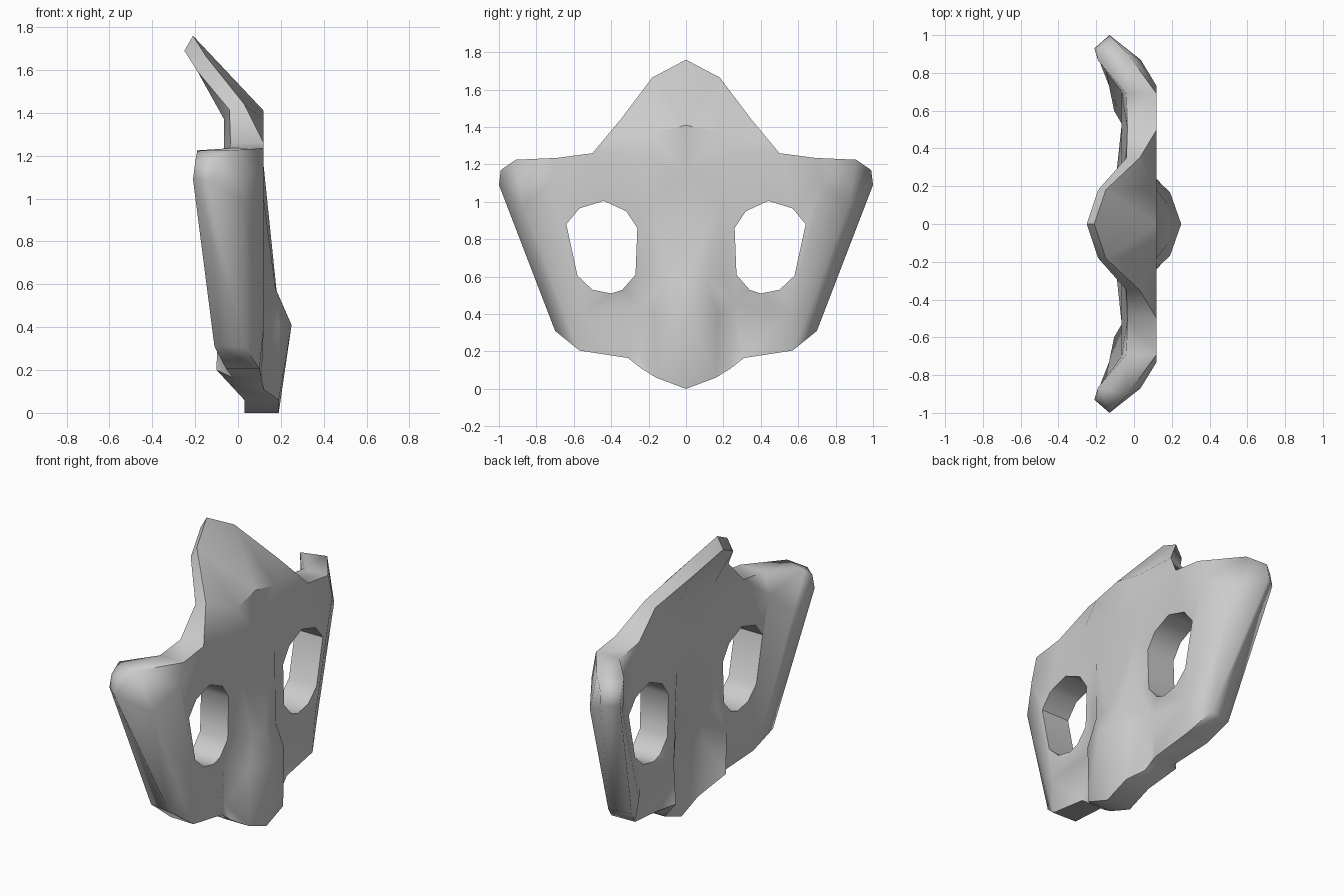
import bpy
import bmesh
import math
from mathutils import Vector
from mathutils.geometry import delaunay_2d_cdt

cube = bpy.data.objects.get("Cube")
if cube:
    bpy.data.objects.remove(cube)

FLAT = 0.12       # depth of the flat face of the mask
THICK = 0.185     # thickness of the shell

# Outer rim of one half: y, z, front depth, back depth
rim = [
    (0, 0, .19, .03), (.16, .06, .19, .03), (.24, .11, .12, .01),
    (.31, .165, .11, -.025), (.57, .205, .1, -.055), (.7, .31, .03, -.11),
    (1, 1.09, -.13, -.21), (.99, 1.17, -.12, -.2), (.91, 1.225, -.04, -.19),
    (.69, 1.235, .12, -.04), (.5, 1.26, .12, -.035), (.35, 1.44, .03, -.04),
    (.18, 1.665, -.15, -.19), (0, 1.76, -.21, -.25),
]

# Eye opening: y, z
eye = [(.26, .86), (.32, .95), (.44, 1.005), (.57, .965), (.64, .88),
       (.58, .605), (.5, .53), (.4, .51), (.34, .53), (.27, .61)]

# Creases across the face: y, z, front depth
brow_fold = [(0, 1.41, FLAT), (.18, 1.37, FLAT), (.27, 1.25, FLAT)]
cheek_fold = [(.73, 1.1, FLAT), (.56, .4, FLAT)]
cheek_ridge = [(.87, .98, .035), (.64, .37, .08)]
nose_ridge = [(0, 1.15, FLAT), (0, .57, .18), (0, .41, .25)]
nose_side = [(.11, .58, .175), (.17, .41, .19)]
nose_edge = [(.18, 1, FLAT), (.2, .61, FLAT), (.26, .45, .09), (.25, .2, .085)]

flat_points, front, back, edges = [], [], [], []


def add_point(y, z, depth, rear, lean):
    """Store one point of the front sheet and its partner on the back sheet."""
    flat_points.append(Vector((y, z)))
    front.append(Vector((depth, y, z)))
    crest = z > 1.3
    back.append(Vector((rear, y - (0 if crest else lean), z - (lean if crest else 0))))


def bend(depth):
    """How far the back edge moves inward where the sheet curves away."""
    return 0.07 * min(max((FLAT - depth) / 0.25, 0), 1)


def add_line(points, closed=False):
    start = len(flat_points)
    for p in points:
        if len(p) == 4:
            add_point(*p, bend(p[2]))
        elif len(p) == 2:
            add_point(*p, FLAT, FLAT - THICK, 0)
        else:
            y, z, depth = p
            inset = 0.03 if y > 0.5 else 0
            rear = min(depth, FLAT) if z < 1 and y < 0.3 and depth < FLAT else depth
            add_point(y, z, depth, rear - THICK, bend(depth) + inset)
    count = len(points)
    edges.extend((start + i, start + (i + 1) % count)
                 for i in range(count if closed else count - 1))


def inside(point, loop):
    hit = False
    for a, b in zip(loop, loop[1:] + loop[:1]):
        if (a[1] > point.y) != (b[1] > point.y):
            if point.x < a[0] + (point.y - a[1]) * (b[0] - a[0]) / (b[1] - a[1]):
                hit = not hit
    return hit


add_line(rim)
add_line(eye, closed=True)
for crease in (brow_fold, cheek_fold, cheek_ridge, nose_ridge, nose_side, nose_edge):
    add_line(crease)

# Join the creases to the rim
index = {tuple(p): i for i, p in enumerate(flat_points)}


def join(a, b):
    edges.append((index[tuple(Vector(a[:2]))], index[tuple(Vector(b[:2]))]))


for a, b in ((brow_fold[-1], rim[10]), (cheek_fold[0], rim[9]), (cheek_fold[1], rim[4]),
             (cheek_ridge[0], rim[8]), (cheek_ridge[1], rim[5]), (nose_edge[-1], rim[2]),
             (nose_side[1], rim[1]), (nose_side[0], nose_ridge[1]),
             (nose_side[1], nose_ridge[2])):
    join(a, b)

# Fill the half outline, leaving the eye open
points, _, triangles, origin, _, _ = delaunay_2d_cdt(flat_points, edges, [], 0, 1e-5)
bm = bmesh.new()
front_verts = [bm.verts.new(front[o[0]]) for o in origin]
back_verts = [bm.verts.new(back[o[0]]) for o in origin]
for tri in triangles:
    centre = sum((points[i] for i in tri), Vector((0, 0))) / len(tri)
    if inside(centre, rim) and not inside(centre, eye):
        bm.faces.new([front_verts[i] for i in tri])
        bm.faces.new([back_verts[i] for i in reversed(tri)])

# Walls around the rim and the eye, open along the mirror line
partner = dict(zip(front_verts, back_verts))
borders = [e for e in bm.edges if e.is_boundary and e.verts[0] in partner
           and max(abs(v.co.y) for v in e.verts) > 1e-4]
for e in borders:
    a, b = e.verts
    bm.faces.new((a, b, partner[b], partner[a]))
bmesh.ops.delete(bm, geom=[v for v in bm.verts if not v.link_faces], context='VERTS')
bmesh.ops.recalc_face_normals(bm, faces=bm.faces[:])
# Make the flat front point forward
face = max(bm.faces, key=lambda f: f.calc_center_median().x)
if face.normal.x < 0:
    bmesh.ops.reverse_faces(bm, faces=bm.faces[:])

mesh = bpy.data.meshes.new("face_mask")
bm.to_mesh(mesh)
bm.free()
mask = bpy.data.objects.new("face_mask", mesh)
bpy.context.collection.objects.link(mask)

# Plain grey shell
grey = bpy.data.materials.new("light_grey")
grey.use_nodes = True
colour = (0.6, 0.6, 0.6, 1)
grey.diffuse_color = colour
grey.node_tree.nodes["Principled BSDF"].inputs["Base Color"].default_value = colour
mesh.materials.append(grey)

# Mirror to the other half and smooth the soft folds
mirror = mask.modifiers.new("other_half", 'MIRROR')
mirror.use_axis = (False, True, False)
mirror.merge_threshold = 0.001
bpy.ops.object.select_all(action='DESELECT')
mask.select_set(True)
bpy.context.view_layer.objects.active = mask
bpy.ops.object.modifier_apply(modifier=mirror.name)
bpy.ops.object.shade_smooth_by_angle(angle=math.radians(50))

# Keep the brow fold crisp and the cheek rims rounded
for edge in mask.data.edges:
    ends = [mask.data.vertices[i].co for i in edge.vertices]
    if all(v.z > 1.3 and abs(v.x - FLAT) < 0.001 for v in ends):
        edge.use_edge_sharp = True
    elif all(abs(v.y) > 0.6 and v.x < 0.05 for v in ends) and ends[0].z != ends[1].z:
        edge.use_edge_sharp = False
